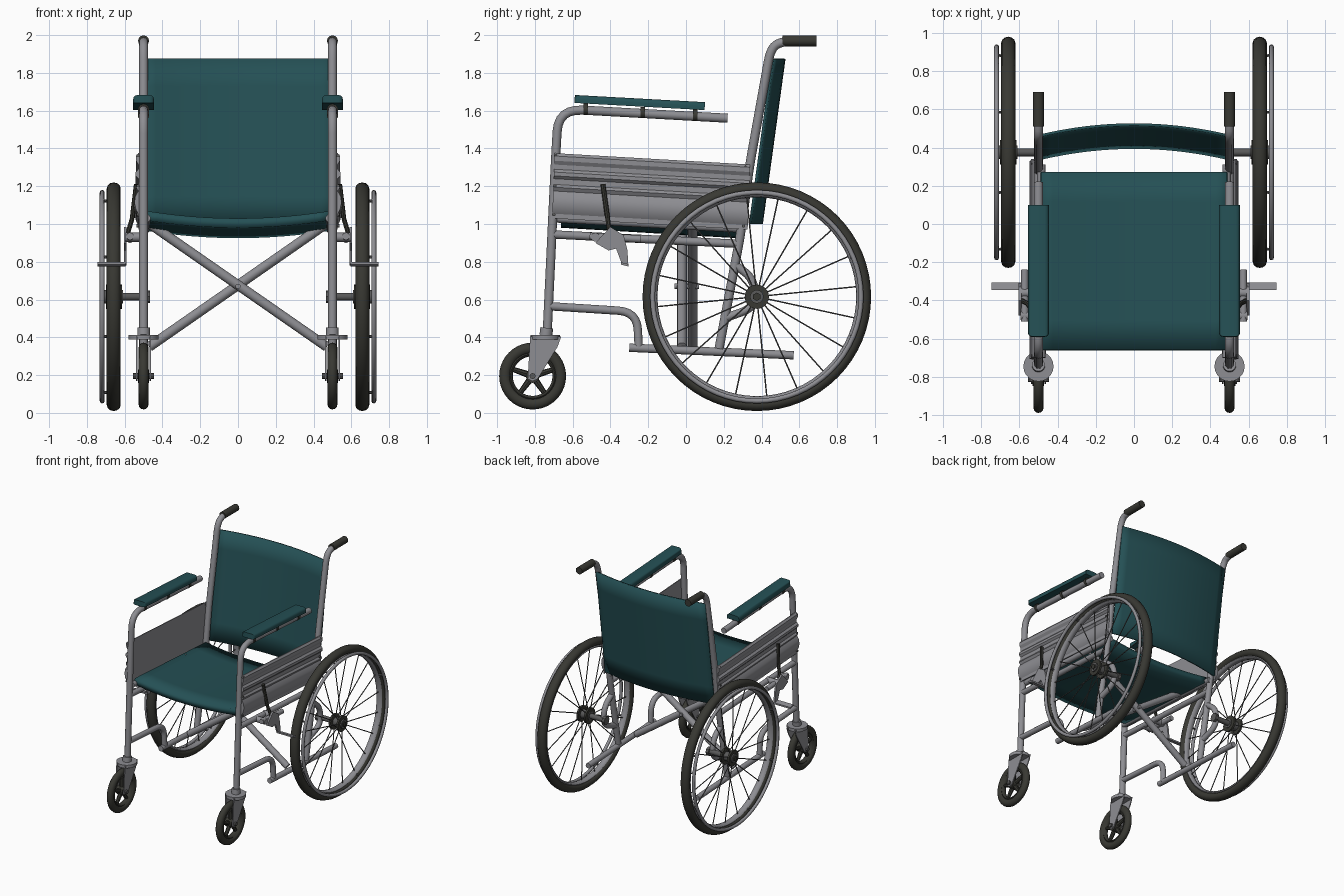
import bpy, bmesh, math
from mathutils import Vector, Matrix

if "Cube" in bpy.data.objects:
    bpy.data.objects.remove(bpy.data.objects["Cube"])


def material(name, rgb):
    m = bpy.data.materials.new(name)
    m.use_nodes = True
    m.diffuse_color = (*rgb, 1)
    m.node_tree.nodes["Principled BSDF"].inputs["Base Color"].default_value = (*rgb, 1)
    return m


METAL = material("grey metal", (0.27, 0.27, 0.29))
TEAL = material("teal fabric", (0.018, 0.08, 0.09))
RUBBER = material("dark rubber", (0.04, 0.04, 0.033))
SPOKE = material("spoke steel", (0.1, 0.1, 0.1))


def finish(name, bm, mat, mirror=True, angle=40):
    """Turn a bmesh into an object, mirrored to the other side if wanted."""
    bmesh.ops.recalc_face_normals(bm, faces=bm.faces)
    me = bpy.data.meshes.new(name)
    bm.to_mesh(me)
    bm.free()
    me.materials.append(mat)
    ob = bpy.data.objects.new(name, me)
    bpy.context.collection.objects.link(ob)
    if mirror:
        ob.modifiers.new("Mirror", 'MIRROR')
    bpy.ops.object.select_all(action='DESELECT')
    ob.select_set(True)
    bpy.context.view_layer.objects.active = ob
    bpy.ops.object.shade_smooth_by_angle(angle=math.radians(angle))
    return ob


def rounded(pts, bend):
    """Replace every inner corner of a path by a short curve."""
    pts = [Vector(p) for p in pts]
    out = [pts[0]]
    for a, b, c in zip(pts, pts[1:], pts[2:]):
        p = b + (a - b).normalized() * min(bend, (a - b).length * 0.48)
        q = b + (c - b).normalized() * min(bend, (c - b).length * 0.48)
        out += [p * (1 - t) ** 2 + b * 2 * t * (1 - t) + q * t * t
                for t in (i / 6 for i in range(7))]
    return out + [pts[-1]]


def tube(name, path, r=0.024, mat=METAL, bend=0.08, x=0.5):
    """Bent tube through (y, z) points in the plane of one side."""
    pts = rounded([(x, y, z) for y, z in path], bend)
    bm, rings, n = bmesh.new(), [], 12
    side = Vector((1, 0, 0))
    for i, p in enumerate(pts):
        d = (pts[min(i + 1, len(pts) - 1)] - pts[max(i - 1, 0)]).normalized()
        up = d.cross(side)
        rings.append([bm.verts.new(p + r * (side * math.cos(a) + up * math.sin(a)))
                      for a in (math.tau * k / n for k in range(n))])
    for a, b in zip(rings, rings[1:]):
        for k in range(n):
            bm.faces.new((a[k], a[k - 1], b[k - 1], b[k]))
    bm.faces.new(rings[0])
    bm.faces.new(rings[-1])
    return finish(name, bm, mat)


def rods(name, pairs, r, mat=METAL, mirror=True, n=10, r2=None):
    """Straight rods between pairs of points."""
    bm = bmesh.new()
    for a, b in pairs:
        a, b = Vector(a), Vector(b)
        turn = (b - a).to_track_quat('Z', 'Y').to_matrix().to_4x4()
        bmesh.ops.create_cone(bm, cap_ends=True, segments=n, radius1=r, radius2=r2 or r,
                              depth=(b - a).length,
                              matrix=Matrix.Translation((a + b) / 2) @ turn)
    return finish(name, bm, mat, mirror)


def ring(name, centre, radius, half_w, half_r, mat, steps=56, n=12):
    """Wheel ring around the x axis with an oval section."""
    bm, loops = bmesh.new(), []
    c = Vector(centre)
    for i in range(steps):
        t = math.tau * i / steps
        out = Vector((0, math.cos(t), math.sin(t)))
        loops.append([bm.verts.new(c + out * (radius + half_r * math.cos(a))
                                   + Vector((half_w * math.sin(a), 0, 0)))
                      for a in (math.tau * k / n for k in range(n))])
    for i in range(steps):
        for k in range(n):
            bm.faces.new((loops[i - 1][k - 1], loops[i - 1][k], loops[i][k], loops[i][k - 1]))
    return finish(name, bm, mat, angle=60)


def plate(name, outline, x0, x1, mat=METAL):
    """Flat (y, z) outline given thickness along x."""
    bm = bmesh.new()
    f = bm.faces.new([bm.verts.new((x0, y, z)) for y, z in outline])
    g = bmesh.ops.extrude_face_region(bm, geom=[f])
    bmesh.ops.translate(bm, vec=(x1 - x0, 0, 0),
                        verts=[v for v in g["geom"] if isinstance(v, bmesh.types.BMVert)])
    return finish(name, bm, mat)


def sheet(name, func, nu, nv, thick):
    """Curved fabric sheet."""
    bm = bmesh.new()
    g = [[bm.verts.new(func(i / nu * 2 - 1, j / nv)) for j in range(nv + 1)]
         for i in range(nu + 1)]
    for i in range(nu):
        for j in range(nv):
            bm.faces.new((g[i][j], g[i + 1][j], g[i + 1][j + 1], g[i][j + 1]))
    ob = finish(name, bm, TEAL, mirror=False)
    mod = ob.modifiers.new("Thickness", 'SOLIDIFY')
    mod.thickness, mod.offset = thick, 0


# Fabric
sheet("seat", lambda u, v: (0.49 * u, -0.66 + 0.93 * v,
                            1.005 + 0.04 * u * u - 0.055 * v), 16, 6, 0.05)
sheet("backrest", lambda u, v: (0.5 * u, 0.34 + 0.12 * v + 0.06 * (1 - u * u),
                                1.0 + 0.875 * v), 16, 6, 0.014)

# Side frame tubes
tube("front_post_and_arm", [(-0.735, 0.42), (-0.69, 1.36), (-0.675, 1.61), (0.22, 1.56)], bend=0.13)
tube("back_post", [(0.175, 0.34), (0.29, 0.95), (0.335, 1.3), (0.45, 1.94), (0.53, 1.97), (0.6, 1.97)])
tube("hand_grip", [(0.51, 1.97), (0.69, 1.97)], 0.029, RUBBER)
tube("middle_rail", [(-0.71, 0.945), (0.28, 0.895)], 0.022)
tube("seat_rail", [(-0.7, 1.03), (0.31, 0.975)], 0.022, x=0.485)
tube("lower_front_rail", [(-0.73, 0.565), (-0.26, 0.535), (-0.25, 0.34)], 0.022, bend=0.1)
tube("bottom_rail", [(-0.3, 0.345), (0.57, 0.305)], 0.022)
tube("axle_bracket_tube", [(0.25, 0.79), (0.36, 0.71), (0.37, 0.56), (0.2, 0.5)], 0.022)

# Folding cross brace with pivot bolt
rods("cross_brace_a", [((-0.48, -0.022, 1.01), (0.47, -0.022, 0.35))], 0.026, mirror=False, n=12)
rods("cross_brace_b", [((0.48, 0.034, 1.01), (-0.47, 0.034, 0.35))], 0.026, mirror=False, n=12)
rods("brace_pivot", [((0, -0.06, 0.67), (0, 0.07, 0.67))], 0.014, mirror=False)

# Ribbed side panel, sloping down to the back
inner, outer = 0.521, 0.528
ribs = [(outer, 0), (0.54, -0.015), (0.54, -0.04), (outer, -0.06), (outer, -0.085),
        (0.542, -0.1), (0.542, -0.12), (outer, -0.135), (outer, -0.165), (0.54, -0.18),
        (outer, -0.2), (0.545, -0.23), (0.548, -0.265), (0.54, -0.3), (outer, -0.32),
        (outer, -0.345), (inner, -0.345), (inner, 0)]
bm = bmesh.new()
ends = [[bm.verts.new((x, y + 0.04 * dz, top + dz)) for x, dz in ribs]
        for y, top in ((-0.695, 1.375), (0.34, 1.315))]
for k in range(len(ribs)):
    bm.faces.new((ends[0][k - 1], ends[0][k], ends[1][k], ends[1][k - 1]))
for e in ends:
    bm.faces.new(e)
finish("side_panel", bm, METAL, angle=25)
rods("panel_rivets", [((0.52, y, z), (0.537, y, z)) for y, z in
                      [(-0.69, 1.36), (-0.695, 1.2), (-0.7, 1.05), (0.315, 1.3), (0.31, 1.15), (0.305, 0.99)]],
     0.009, SPOKE)

# Arm pads with bevelled upper edge and clips
bm = bmesh.new()
bmesh.ops.create_cube(bm, size=1, matrix=Matrix.Translation((0.5, -0.245, 1.643))
                      @ Matrix.Rotation(-0.055, 4, 'X') @ Matrix.Diagonal((0.11, 0.69, 0.042, 1)))
top = [e for e in bm.edges if all(v.co.z > 1.642 for v in e.verts) and e.calc_length() > 0.6]
corners = [e for e in bm.edges if all(v.co.y < -0.5 for v in e.verts) and e.calc_length() < 0.06]
bmesh.ops.bevel(bm, geom=top + corners, offset=0.022, segments=3, profile=0.5, affect='EDGES')
finish("arm_pad", bm, TEAL)
rods("arm_pad_clips", [((0.5, y - 0.012, z), (0.5, y + 0.012, z))
                       for y, z in ((-0.53, 1.607), (-0.23, 1.59), (0.05, 1.575))], 0.03, RUBBER)

# Large rear wheels
WX, WY, WZ = 0.658, 0.375, 0.615


def polar(x, r, a, y=WY, z=WZ):
    return (x, y + r * math.cos(a), z + r * math.sin(a))


ring("rear_tyre", (WX, WY, WZ), 0.573, 0.037, 0.032, RUBBER, 64)
ring("rear_rim", (WX, WY, WZ), 0.54, 0.026, 0.014, METAL, 64, 8)
ring("hand_rim", (0.719, WY, WZ), 0.552, 0.013, 0.013, METAL, 64, 8)
rods("hand_rim_struts", [(polar(0.67, 0.542, a), polar(0.716, 0.552, a))
                         for a in (math.tau * (k + 0.5) / 8 for k in range(8))], 0.008, SPOKE, n=6)
rods("rear_spokes", [(polar(WX + (0.03 if k % 2 else -0.03), 0.04, a), polar(WX, 0.535, a))
                     for k, a in ((k, math.tau * k / 20 + 0.1) for k in range(20))], 0.004, SPOKE, n=5)
rods("rear_hub", [((0.615, WY, WZ), (0.632, WY, WZ)), ((0.684, WY, WZ), (0.7, WY, WZ))], 0.064, RUBBER, n=24)
rods("rear_hub_core", [((0.61, WY, WZ), (0.71, WY, WZ))], 0.036, SPOKE, n=16)
rods("rear_hub_cap", [((0.7, WY, WZ), (0.718, WY, WZ))], 0.022, RUBBER, n=6)
rods("rear_axle", [((0.47, WY, WZ), (0.63, WY, WZ))], 0.021, SPOKE, n=12)
rods("axle_nut", [((0.465, WY, WZ), (0.49, WY, WZ))], 0.034, SPOKE, n=8)

# Front casters
CY, CZ = -0.812, 0.195
ring("caster_tyre", (0.5, CY, CZ), 0.147, 0.027, 0.03, RUBBER, 40)
ring("caster_rim", (0.5, CY, CZ), 0.117, 0.02, 0.012, RUBBER, 40, 8)
rods("caster_spokes", [(polar(0.5, 0.02, a, CY, CZ), polar(0.5, 0.118, a, CY, CZ))
                       for a in (math.tau * k / 5 + 0.3 for k in range(5))], 0.018, RUBBER, n=8, r2=0.013)
rods("caster_hub", [((0.47, CY, CZ), (0.53, CY, CZ))], 0.036, RUBBER, n=16)
rods("caster_axle", [((0.445, CY, CZ), (0.555, CY, CZ))], 0.016, SPOKE, n=8)
fork = [(-0.825, 0.405), (-0.66, 0.405), (-0.68, 0.35), (-0.785, 0.18), (-0.812, 0.168), (-0.838, 0.18)]
for side, x in (("inner", 0.46), ("outer", 0.532)):
    plate("caster_fork_" + side, fork, x, x + 0.008)
rods("caster_crown", [((0.5, -0.745, 0.388), (0.5, -0.745, 0.413))], 0.079, n=20)
rods("caster_stem", [((0.5, -0.742, 0.41), (0.5, -0.737, 0.45))], 0.034, n=14)

# Parking brakes
rods("brake_clamps", [((0.49, y, 0.93), (0.595, y, 0.93)) for y in (-0.48, -0.36)], 0.024)
rods("brake_bar", [((0.572, -0.51, 0.935), (0.572, -0.24, 0.92))], 0.02)
plate("brake_plate", [(-0.48, 0.9), (-0.4, 0.985), (-0.33, 0.94), (-0.31, 0.86), (-0.305, 0.78),
                      (-0.34, 0.79), (-0.37, 0.87), (-0.41, 0.86)], 0.59, 0.604)
plate("brake_shoe", [(-0.345, 0.785), (-0.305, 0.775), (-0.305, 0.788), (-0.345, 0.798)], 0.595, 0.745)
rods("brake_lever", [((0.59, -0.4, 0.93), (0.56, -0.415, 1.03)), ((0.56, -0.415, 1.03), (0.538, -0.44, 1.21))],
     0.013, RUBBER, n=8)
